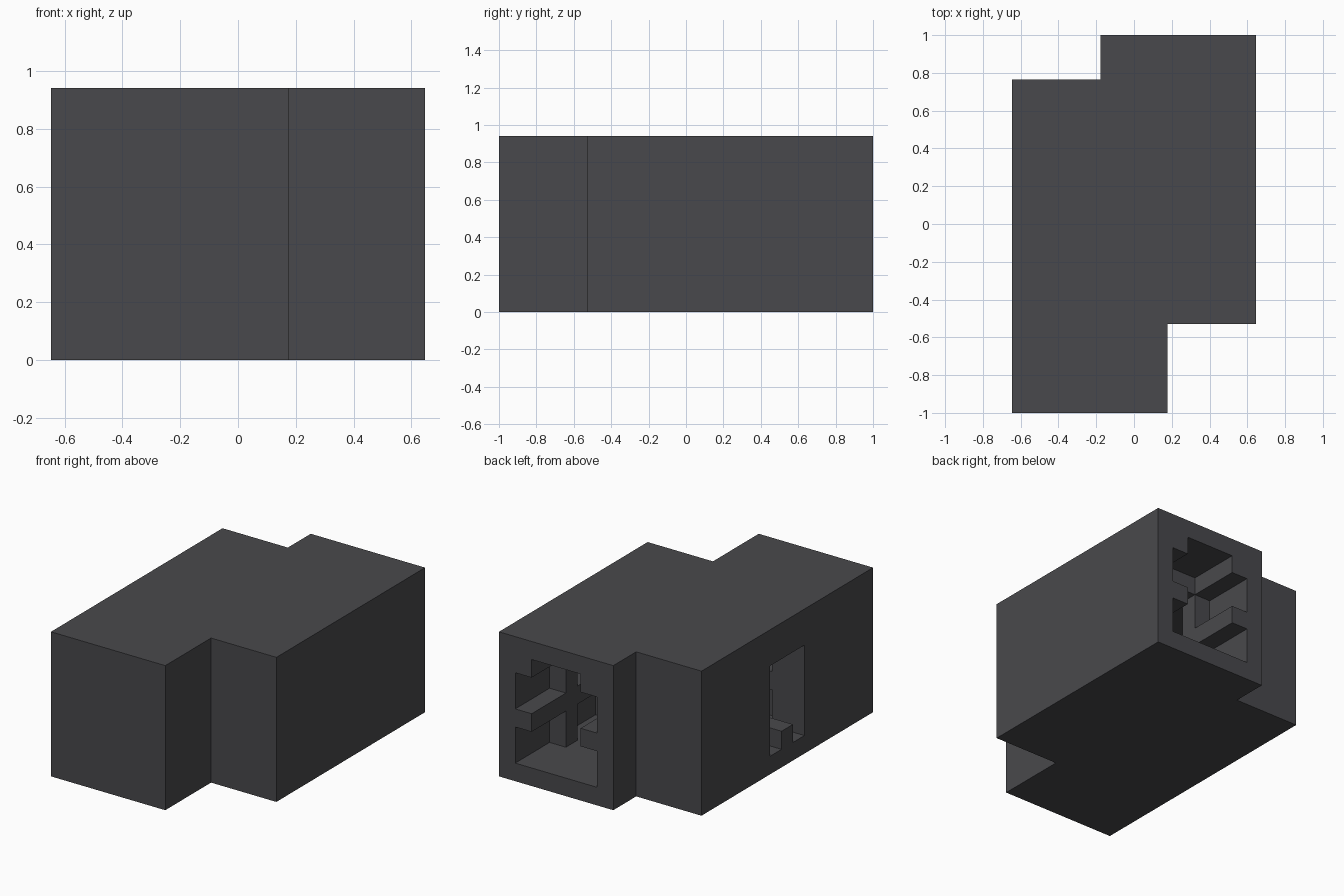
import bpy, bmesh
from mathutils import Vector

old = bpy.data.objects.get("Cube")
if old:
    bpy.data.objects.remove(old)

U = 2 / 17                      # size of one building unit
WIDE, DEEP, HIGH = 11, 17, 8    # overall size in units

mat = bpy.data.materials.new("charcoal grey")
mat.use_nodes = True
colour = (0.066, 0.066, 0.072, 1)
mat.diffuse_color = colour
mat.node_tree.nodes["Principled BSDF"].inputs["Base Color"].default_value = colour


def block(a, b, h):
    """Cells of a block: a from the left side, b from the back, h down from the top."""
    return {(WIDE - 1 - i, DEEP - 1 - j, HIGH - 1 - k)
            for i in range(*a) for j in range(*b) for k in range(*h)}


def build(name, cells):
    """Make one closed mesh around a set of unit cells."""
    bm = bmesh.new()
    axes = [Vector((1, 0, 0)), Vector((0, 1, 0)), Vector((0, 0, 1))]
    for cell in cells:
        mid = Vector(cell) + Vector((0.5, 0.5, 0.5))
        for i in range(3):
            for sign in (1, -1):
                n = axes[i] * sign
                if tuple(int(v) for v in Vector(cell) + n) in cells:
                    continue
                s, t = axes[(i + 1) % 3] * sign, axes[(i + 2) % 3]
                corners = [mid + (n + s * p + t * q) / 2
                           for p, q in ((-1, -1), (1, -1), (1, 1), (-1, 1))]
                bm.faces.new([bm.verts.new(c) for c in corners])
    bmesh.ops.remove_doubles(bm, verts=bm.verts[:], dist=0.01)
    bm.normal_update()

    # Merge the plain outer sides into large flat faces
    def plain(e):
        p, q = (v.co for v in e.verts)
        outer = any(abs(p[i] - w) + abs(q[i] - w) < 0.01
                    for i, w in ((0, WIDE), (1, 0), (2, 0), (2, HIGH)))
        return outer and len(e.link_faces) == 2 and e.calc_face_angle() < 0.01
    flat = [e for e in bm.edges if plain(e)]
    bmesh.ops.dissolve_limit(bm, angle_limit=0.01, edges=flat,
                             verts=list({v for e in flat for v in e.verts}))
    for v in bm.verts:
        v.co = Vector((v.co.x - WIDE / 2, v.co.y - DEEP / 2, v.co.z)) * U
    mesh = bpy.data.meshes.new(name)
    bm.to_mesh(mesh)
    bm.free()
    mesh.materials.append(mat)
    obj = bpy.data.objects.new(name, mesh)
    bpy.context.collection.objects.link(obj)
    return obj


# Outer body: square room, back porch and front bump
body = block((0, 11), (2, 13), (0, 8))
body |= block((0, 7), (0, 2), (0, 8))
body |= block((4, 11), (13, 17), (0, 8))

# Hollow out the room and the back passage
body -= block((1, 10), (3, 12), (1, 7))
body -= block((1, 6), (0, 3), (1, 7))

# Rails along the walls, at the ceiling and at mid height
for h in (1, 4):
    level = (h, h + 1)
    for a in (1, 5):
        body |= block((a, a + 1), (0, 3), level)
    for a in (1, 9):
        body |= block((a, a + 1), (3, 12), level)
    for b in (3, 11):
        body |= block((1, 10), (b, b + 1), level)

# Pillars around the room
for a in (1, 5, 9):
    for b in (3, 7, 11):
        if (a, b) != (5, 7):
            body |= block((a, a + 1), (b, b + 1), (1, 7))

# Clear the back passage through the mid rail
body -= block((2, 5), (0, 4), (2, 7))

# Side doorway with a low post at its foot
body -= block((9, 11), (8, 11), (2, 7))
body |= block((9, 11), (9, 10), (6, 7))

build("room_body", body)
